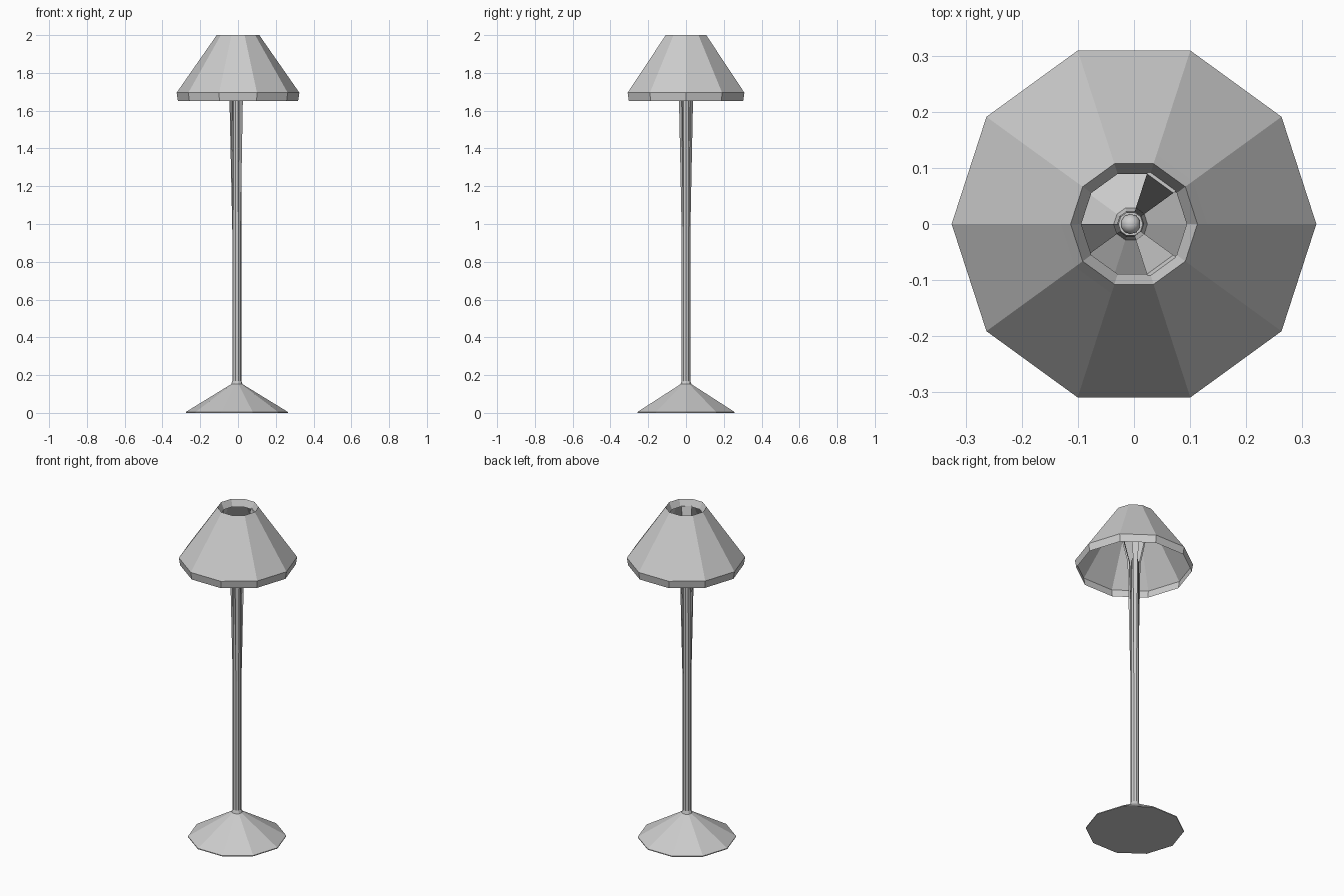
import bpy, bmesh
from math import cos, sin, radians

if "Cube" in bpy.data.objects:
    bpy.data.objects.remove(bpy.data.objects["Cube"])

SIDES = 10
STAND_X = -0.006


def make_object(name, bm, x=0.0, recalc=True):
    if recalc:
        bmesh.ops.recalc_face_normals(bm, faces=bm.faces)
    mesh = bpy.data.meshes.new(name)
    bm.to_mesh(mesh)
    bm.free()
    ob = bpy.data.objects.new(name, mesh)
    ob.location.x = x
    bpy.context.collection.objects.link(ob)
    return ob


def ring(bm, r, z):
    return [bm.verts.new((r * cos(radians(36 * i)), r * sin(radians(36 * i)), z))
            for i in range(SIDES)]


def lathe(name, profile, x=0.0, cap_bottom=False, cap_top=False):
    """Ten-sided turned part from (radius, height) points, bottom to top."""
    bm = bmesh.new()
    rings = [ring(bm, r, z) for r, z in profile]
    for a, b in zip(rings, rings[1:]):
        for i in range(SIDES):
            j = (i + 1) % SIDES
            bm.faces.new((a[i], a[j], b[j], b[i]))
    if cap_bottom:
        bm.faces.new(rings[0][::-1])
    if cap_top:
        bm.faces.new(rings[-1])
    return make_object(name, bm, x, recalc=cap_bottom and cap_top)


def prong(name, angle, profile):
    """One-facet-wide strut from (inner radius, outer radius, height) points."""
    bm = bmesh.new()
    loops = []
    for ri, ro, z in profile:
        loops.append([bm.verts.new((r * cos(radians(angle + d)),
                                    r * sin(radians(angle + d)), z))
                      for r, d in ((ri, -18), (ro, -18), (ro, 18), (ri, 18))])
    for a, b in zip(loops, loops[1:]):
        for i in range(4):
            j = (i + 1) % 4
            bm.faces.new((a[i], a[j], b[j], b[i]))
    bm.faces.new(loops[0][::-1])
    bm.faces.new(loops[-1])
    return make_object(name, bm, STAND_X)


# Open shade with a short lower band and a lip folded into the top hole
lathe("shade", [(0.318, 1.65), (0.325, 1.695), (0.13, 1.975),
                (0.113, 2.0), (0.094, 1.96)])

# Conical foot running up into the slim pole
lathe("base_and_pole", [(0.27, 0.0), (0.27, 0.005), (0.03, 0.152), (0.024, 0.17),
                        (0.024, 0.95), (0.022, 1.70)],
      STAND_X, cap_bottom=True, cap_top=True)

# Three struts that leave the pole and spread out to hold the shade
for n, angle in enumerate((54, 198, 306)):
    prong(f"shade_strut_{n + 1}", angle,
          [(0.015, 0.024, 0.95), (0.030, 0.040, 1.70), (0.094, 0.102, 1.965)])

# Small round bulb on top of the pole
bm = bmesh.new()
bmesh.ops.create_uvsphere(bm, u_segments=SIDES, v_segments=6, radius=0.018)
bulb = make_object("bulb", bm, STAND_X)
bulb.location.z = 1.71
for p in bulb.data.polygons:
    p.use_smooth = True
